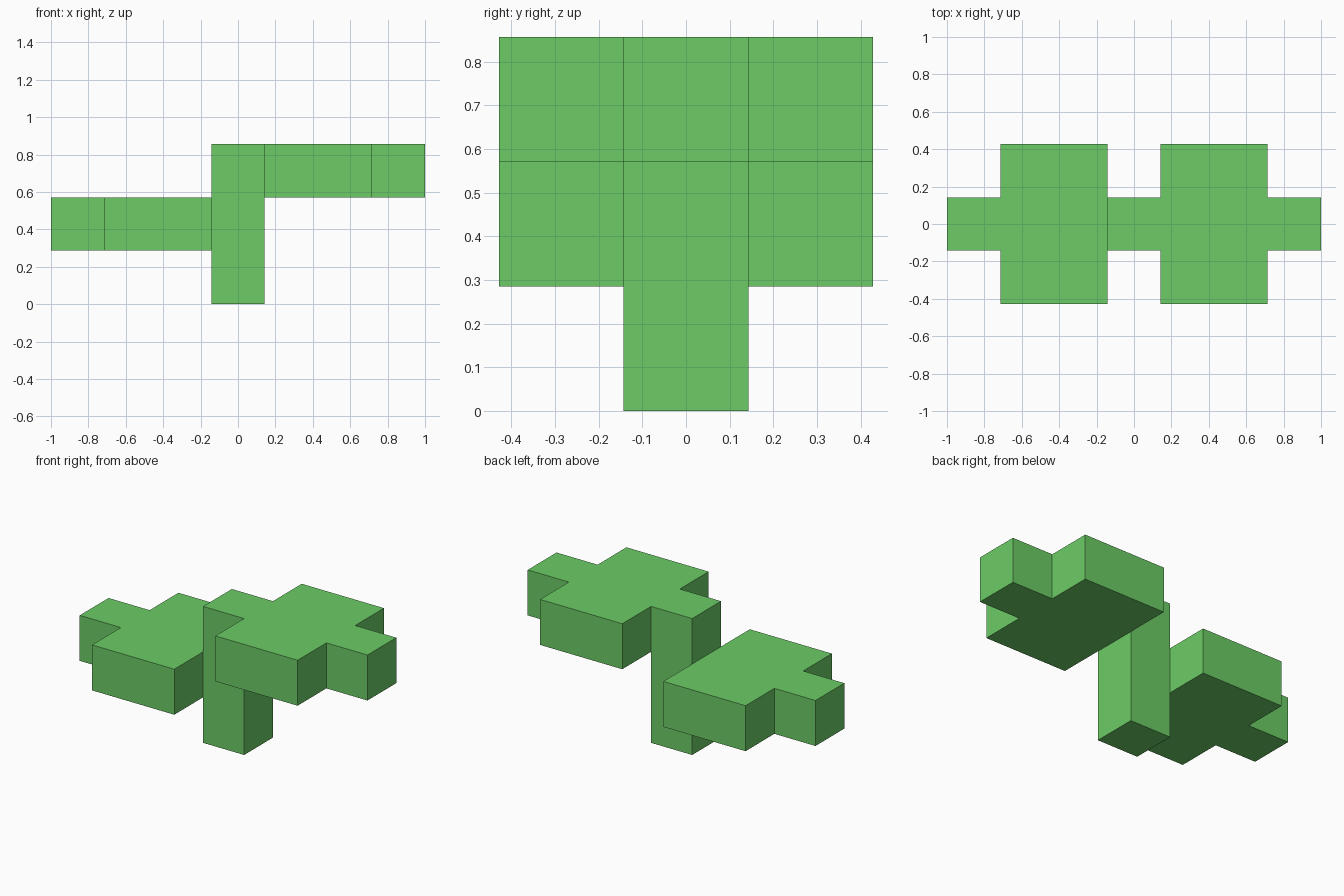
import bpy, bmesh
from math import radians

if "Cube" in bpy.data.objects:
    bpy.data.objects.remove(bpy.data.objects["Cube"])

U = 2 / 7  # side of one block; the plant is seven blocks long


def leaf_cells(side, level):
    """Two-by-three block leaf with a one-block tip, on the given side of the stem."""
    cells = {(side * i, j, level) for i in (1, 2) for j in (-1, 0, 1)}
    return cells | {(side * 3, 0, level)}


def block_object(name, cells, color):
    """Fuse unit blocks into one clean shell without inner faces."""
    bm = bmesh.new()
    for x, y, z in cells:
        for axis in range(3):
            for sign in (-1, 1):
                step = [0, 0, 0]
                step[axis] = sign
                if (x + step[0], y + step[1], z + step[2]) in cells:
                    continue
                corners = []
                for a, b in ((-1, -1), (1, -1), (1, 1), (-1, 1)):
                    p = [x, y, z + 0.5]
                    p[axis] += sign / 2
                    p[(axis + 1) % 3] += a * sign / 2
                    p[(axis + 2) % 3] += b / 2
                    corners.append(bm.verts.new([c * U for c in p]))
                bm.faces.new(corners)
    bmesh.ops.remove_doubles(bm, verts=bm.verts[:], dist=1e-4)
    bmesh.ops.dissolve_limit(bm, angle_limit=radians(1),
                             verts=bm.verts[:], edges=bm.edges[:])
    bmesh.ops.recalc_face_normals(bm, faces=bm.faces[:])
    mesh = bpy.data.meshes.new(name)
    bm.to_mesh(mesh)
    bm.free()
    mat = bpy.data.materials.new("leaf_green")
    mat.diffuse_color = color
    mat.use_nodes = True
    mat.node_tree.nodes["Principled BSDF"].inputs["Base Color"].default_value = mat.diffuse_color
    mesh.materials.append(mat)
    obj = bpy.data.objects.new(name, mesh)
    bpy.context.collection.objects.link(obj)
    return obj


# Three-block stem, lower leaf to the left, upper leaf to the right
stem = {(0, 0, k) for k in range(3)}
plant = stem | leaf_cells(-1, 1) | leaf_cells(1, 2)
block_object("stem_with_leaves", plant, (0.15, 0.6, 0.133, 1))
